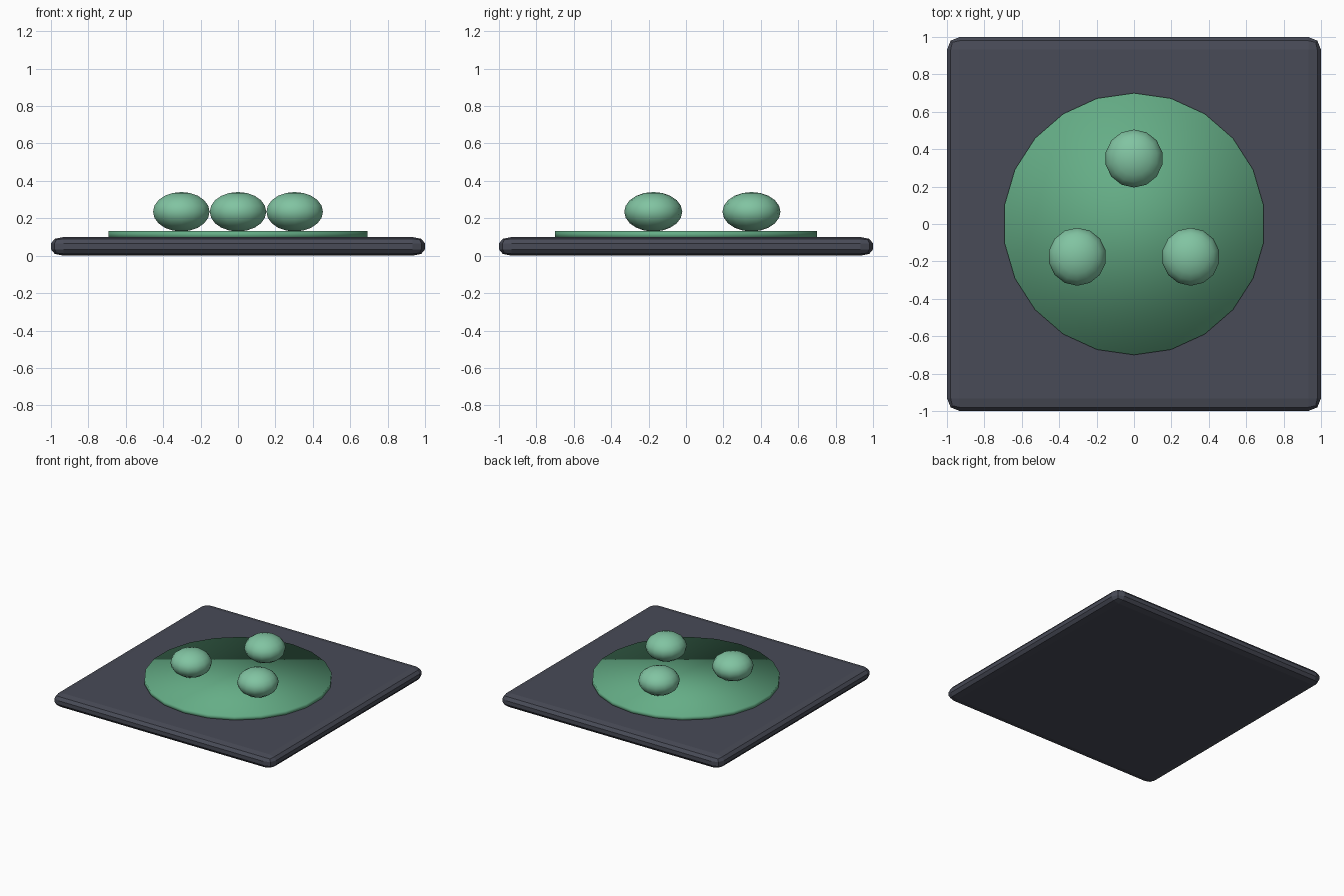
import bpy, bmesh
from math import radians, sin, cos
from mathutils import Matrix

if "Cube" in bpy.data.objects:
    bpy.data.objects.remove(bpy.data.objects["Cube"])


def material(name, rgb):
    m = bpy.data.materials.new(name)
    m.diffuse_color = (*rgb, 1)
    m.use_nodes = True
    m.node_tree.nodes["Principled BSDF"].inputs["Base Color"].default_value = m.diffuse_color
    return m


def add_object(name, bm, mat, location, smooth):
    mesh = bpy.data.meshes.new(name)
    for f in bm.faces:
        f.smooth = smooth
    bm.to_mesh(mesh)
    bm.free()
    mesh.materials.append(mat)
    ob = bpy.data.objects.new(name, mesh)
    ob.location = location
    bpy.context.collection.objects.link(ob)
    return ob


slate = material("slate", (0.065, 0.07, 0.095))
green = material("green", (0.13, 0.42, 0.24))
light_green = material("light_green", (0.22, 0.55, 0.36))

# Square base plate: bevelled slab, flattened so the rounding is wider than tall
bm = bmesh.new()
bmesh.ops.create_cube(bm, size=1, matrix=Matrix.Diagonal((2, 2, 0.2, 1)))
bmesh.ops.bevel(bm, geom=bm.edges[:], offset=0.068, segments=2, profile=0.5,
                affect='EDGES')
bmesh.ops.scale(bm, vec=(1, 1, 0.5), verts=bm.verts)
add_object("base_plate", bm, slate, (0, 0, 0.05), False)

# Thin 22-sided disc, smooth shaded across its rim
bm = bmesh.new()
bmesh.ops.create_cone(bm, cap_ends=True, segments=22, radius1=0.7, radius2=0.7,
                      depth=0.04, matrix=Matrix.Rotation(0, 4, 'Z'))
add_object("disc", bm, green, (0, 0, 0.112), True)

# Three flattened balls spaced evenly in a ring
for i in range(3):
    a = radians(90 + 120 * i)
    bm = bmesh.new()
    bmesh.ops.create_uvsphere(bm, u_segments=14, v_segments=10, radius=0.155,
                              matrix=Matrix.Diagonal((1, 1, 0.68, 1)))
    add_object(f"ball_{i + 1}", bm, light_green,
               (0.35 * cos(a), 0.35 * sin(a), 0.235), True)
